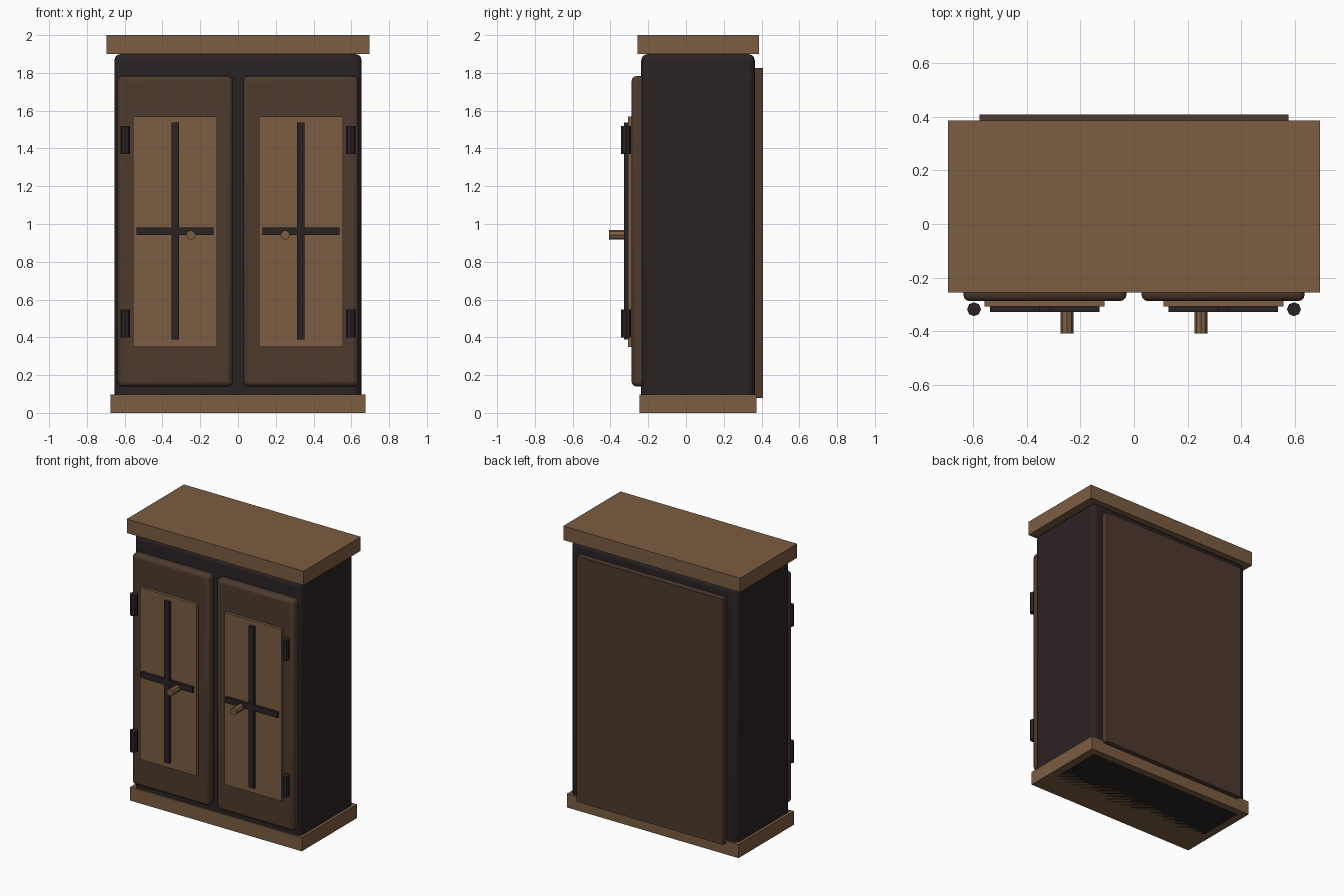
import bpy
import math

if "Cube" in bpy.data.objects:
    bpy.data.objects.remove(bpy.data.objects["Cube"])


def material(name, rgb):
    m = bpy.data.materials.new(name)
    m.diffuse_color = (*rgb, 1)
    m.use_nodes = True
    m.node_tree.nodes["Principled BSDF"].inputs["Base Color"].default_value = m.diffuse_color
    return m


LIGHT = material("light wood", (0.202, 0.109, 0.054))
MID = material("brown wood", (0.075, 0.042, 0.027))
DARK = material("dark wood", (0.024, 0.016, 0.017))


def box(name, x, y, z, mat, bevel=0):
    """Box from (min, max) ranges, optionally with rounded edges."""
    r = (x, y, z)
    bpy.ops.mesh.primitive_cube_add(size=1, location=[(a + b) / 2 for a, b in r])
    o = bpy.context.object
    o.name = name
    o.scale = [b - a for a, b in r]
    bpy.ops.object.transform_apply(location=False, rotation=False, scale=True)
    o.data.materials.append(mat)
    if bevel:
        b = o.modifiers.new("rounded", 'BEVEL')
        b.width = bevel
        b.segments = 3
        bpy.ops.object.shade_smooth_by_angle(angle=math.radians(40))
    return o


def rod(name, loc, radius, length, mat, rot=(0, 0, 0)):
    bpy.ops.mesh.primitive_cylinder_add(vertices=8, radius=radius, depth=length,
                                        location=loc, rotation=rot)
    o = bpy.context.object
    o.name = name
    o.data.materials.append(mat)


# Carcass
box("cabinet_body", (-0.655, 0.655), (-0.237, 0.364), (0, 1.9), DARK, 0.035)
box("base_plinth", (-0.675, 0.675), (-0.247, 0.374), (0, 0.097), LIGHT)
box("top_slab", (-0.695, 0.695), (-0.256, 0.386), (1.9, 2.0), LIGHT)
box("back_panel", (-0.576, 0.576), (0.35, 0.408), (0.08, 1.825), MID)

# Doors, mirrored left and right
for side, s in (("left", -1), ("right", 1)):
    def span(a, b):
        return tuple(sorted((s * a, s * b)))
    box(side + "_door", span(0.028, 0.637), (-0.288, -0.19), (0.14, 1.783), MID, 0.025)
    box(side + "_door_panel", span(0.11, 0.557), (-0.308, -0.27), (0.348, 1.57), LIGHT)
    box(side + "_vertical_bar", span(0.313, 0.353), (-0.328, -0.295), (0.389, 1.537), DARK)
    box(side + "_horizontal_bar", span(0.129, 0.537), (-0.3275, -0.295), (0.941, 0.981), DARK)
    rod(side + "_knob", (s * 0.25, -0.358, 0.942), 0.025, 0.1, LIGHT, (math.pi / 2, 0, 0))
    for label, z in (("lower", 0.474), ("upper", 1.444)):
        rod(f"{side}_{label}_hinge", (s * 0.597, -0.318, z), 0.026, 0.148, DARK)
